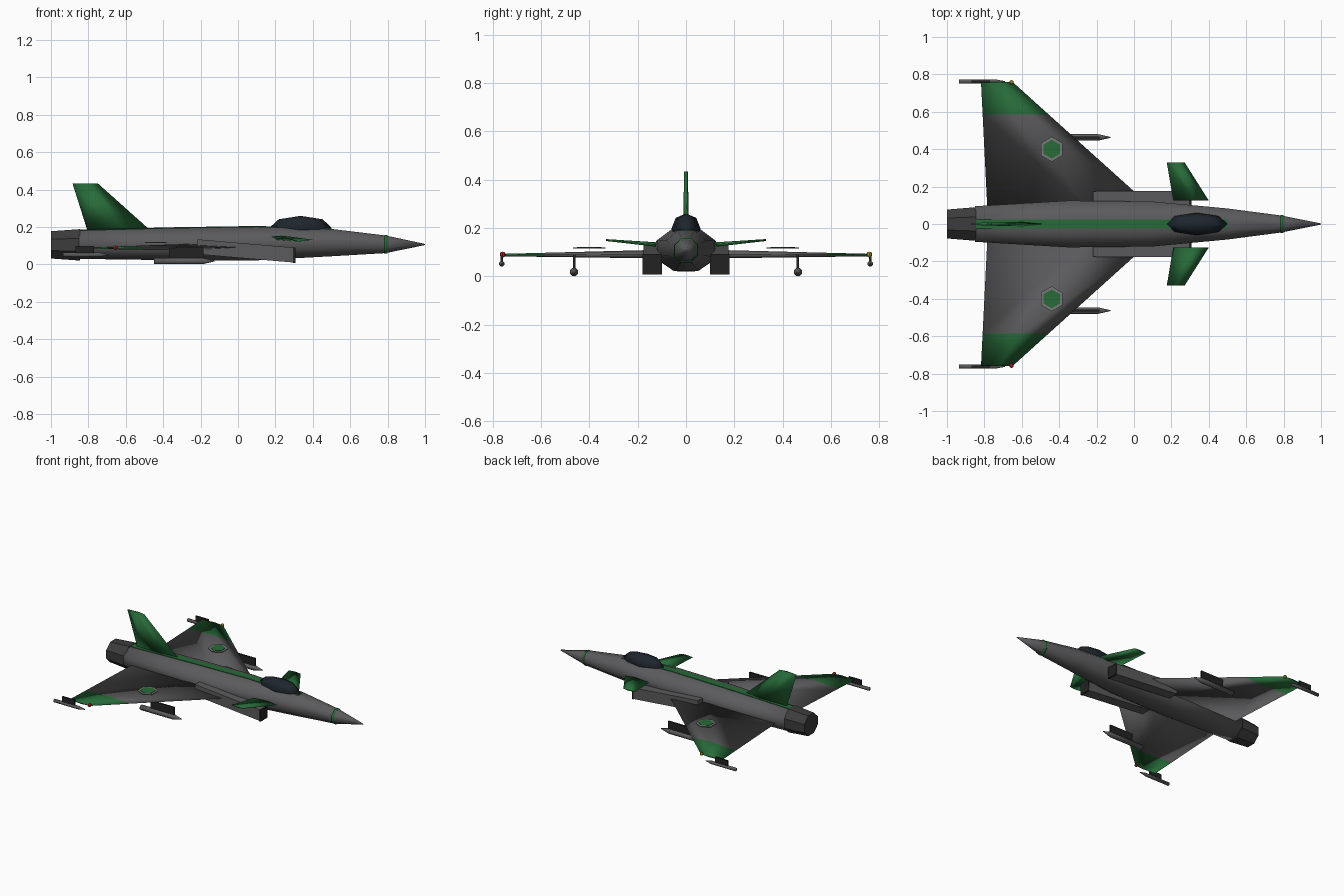
import bpy, bmesh
from math import cos, sin, pi
from mathutils import Matrix, Vector

if "Cube" in bpy.data.objects:
    bpy.data.objects.remove(bpy.data.objects["Cube"])


def material(name, rgb):
    m = bpy.data.materials.new(name)
    m.diffuse_color = (*rgb, 1)
    m.use_nodes = True
    m.node_tree.nodes["Principled BSDF"].inputs["Base Color"].default_value = m.diffuse_color
    return m


GREY = material("body_grey", (0.105, 0.105, 0.11))
METAL = material("nozzle_metal", (0.045, 0.045, 0.047))
DARK = material("dark", (0.016, 0.016, 0.017))
GREEN = material("green", (0.02, 0.145, 0.04))
GLASS = material("glass", (0.013, 0.019, 0.026))
PALE = material("pale_grey", (0.19, 0.19, 0.19))
RED = material("red", (0.4, 0.015, 0.012))
YELLOW = material("yellow", (0.35, 0.27, 0.02))


def finish(name, bm, mat, mirror=False, smooth=False):
    bmesh.ops.recalc_face_normals(bm, faces=bm.faces[:])
    for f in bm.faces:
        f.smooth = smooth
    me = bpy.data.meshes.new(name)
    bm.to_mesh(me)
    bm.free()
    me.materials.append(mat)
    ob = bpy.data.objects.new(name, me)
    bpy.context.collection.objects.link(ob)
    if mirror:
        mod = ob.modifiers.new("mirror", 'MIRROR')
        mod.use_axis = (False, True, False)
    return ob


def skin(name, loops, mat, mirror=False, smooth=False):
    """Join equal-length point loops into a closed solid."""
    bm = bmesh.new()
    rings = [[bm.verts.new(p) for p in lp] for lp in loops]
    n = len(rings[0])
    for a, b in zip(rings, rings[1:]):
        for i in range(n):
            j = (i + 1) % n
            bm.faces.new((a[i], a[j], b[j], b[i]))
    bm.faces.new(rings[0])
    bm.faces.new(rings[-1])
    return finish(name, bm, mat, mirror, smooth)


def tube(name, sections, mat, y=0, mirror=False, n=8, smooth=True):
    """Sections along x: (x, half width, half height, centre z), flats on the axes."""
    k = cos(pi / n)
    loops = []
    for x, w, h, z in sections:
        loops.append([(x, y + w / k * cos((2 * i + 1) * pi / n),
                       z + h / k * sin((2 * i + 1) * pi / n)) for i in range(n)])
    return skin(name, loops, mat, mirror, smooth)


def slab(name, corners, mat, mirror=False):
    """Corners (x, y, z, thickness) thickened along z."""
    loops = [[(x, y, z + s * t) for x, y, z, t in corners] for s in (-0.5, 0.5)]
    return skin(name, loops, mat, mirror)


def box(name, x0, x1, y, w, z0, z1, mat, mirror=False):
    z, t = (z0 + z1) / 2, z1 - z0
    return slab(name, [(x0, y - w / 2, z, t), (x1, y - w / 2, z, t),
                       (x1, y + w / 2, z, t), (x0, y + w / 2, z, t)], mat, mirror)


def foil(name, stations, mat, axis=2, mirror=False):
    """Thin-edged wing; stations are (front point, rear point, thickness)."""
    loops = []
    for front, rear, t in stations:
        off = Vector((0, 0, 0))
        off[axis] = t / 2
        front, rear = Vector(front), Vector(rear)
        mid = front.lerp(rear, 0.4)
        loops.append([front, mid + off, rear, mid - off])
    return skin(name, loops, mat, mirror, True)


# fuselage, nozzle, nose band
tube("fuselage", [(-0.85, 0.095, 0.076, 0.106), (-0.35, 0.125, 0.086, 0.109),
                  (0.1, 0.12, 0.09, 0.112), (0.5, 0.083, 0.073, 0.117),
                  (0.79, 0.045, 0.047, 0.108), (1.0, 0.003, 0.003, 0.107)], GREY)
tube("nozzle", [(-1.0, 0.077, 0.073, 0.105), (-0.845, 0.09, 0.084, 0.105)], METAL, smooth=False)
tube("nose_band", [(0.783, 0.049, 0.051, 0.108), (0.798, 0.047, 0.049, 0.108)], GREEN)

# spine stripe following the top of the fuselage
skin("spine_stripe", [[(x, -0.025, z - 0.01), (x, 0.025, z - 0.01),
                       (x, 0.025, z + 0.004), (x, -0.025, z + 0.004)]
                      for x, z in ((-0.85, 0.182), (-0.35, 0.195), (0.1, 0.202), (0.5, 0.19))], GREEN)

# canopy
bm = bmesh.new()
bmesh.ops.create_uvsphere(bm, u_segments=8, v_segments=4, radius=1)
bmesh.ops.transform(bm, matrix=Matrix.Translation((0.335, 0, 0.198))
                    @ Matrix.Diagonal((0.165, 0.06, 0.062, 1)), verts=bm.verts[:])
finish("canopy", bm, GLASS, smooth=True)


# wings with green outer panels
def wing_station(y):
    f = (y - 0.1) / 0.66
    z = 0.092 - 0.004 * f
    return (0.083 - 0.733 * f, y, z), (-0.785 - 0.033 * f, y, z), 0.036 - 0.026 * f


wing = foil("wing", [wing_station(y) for y in (0.1, 0.585, 0.76)], GREY, 2, True)
wing.data.materials.append(GREEN)
for p in wing.data.polygons:
    p.material_index = int(p.center.y > 0.6)

# canards and fin
foil("canard", [((0.4, 0.125, 0.132), (0.21, 0.125, 0.132), 0.018),
                ((0.27, 0.33, 0.15), (0.175, 0.33, 0.15), 0.008)], GREEN, 2, True)
foil("tail_fin", [((-0.46, 0, 0.175), (-0.8, 0, 0.165), 0.024),
                  ((-0.75, 0, 0.434), (-0.885, 0, 0.434), 0.016)], GREEN, 1)

# air intakes, tilted nose-down, with dark mouths
slab("intake", [(-0.22, 0.1, 0.095, 0.08), (0.303, 0.1, 0.05, 0.08),
                (0.303, 0.178, 0.05, 0.08), (-0.22, 0.175, 0.095, 0.08)], GREY, True)
box("intake_mouth", 0.295, 0.307, 0.14, 0.08, 0.008, 0.091, DARK, True)

# underwing stores and wing tip missiles with pylons
tube("store", [(-0.45, 0.017, 0.017, 0.0184), (-0.19, 0.017, 0.017, 0.0184),
               (-0.125, 0.002, 0.002, 0.0184)], GREY, 0.463, True)
box("store_pylon", -0.37, -0.185, 0.463, 0.01, 0.025, 0.09, DARK, True)
tube("tip_missile", [(-0.935, 0.011, 0.011, 0.052), (-0.74, 0.011, 0.011, 0.052),
                     (-0.69, 0.002, 0.002, 0.052)], GREY, 0.762, True)
box("missile_pylon", -0.87, -0.77, 0.762, 0.01, 0.055, 0.1, DARK, True)

# hexagonal wing roundels
for name, r, z, mat in (("roundel_rim", 0.067, 0.117, PALE), ("roundel_centre", 0.05, 0.119, GREEN)):
    slab(name, [(-0.44 + r * sin(i * pi / 3), 0.4 + r * cos(i * pi / 3), z, 0.004)
                for i in range(6)], mat, True)

# navigation lights
for name, side, mat in (("left_light", 1, YELLOW), ("right_light", -1, RED)):
    bm = bmesh.new()
    bmesh.ops.create_uvsphere(bm, u_segments=8, v_segments=6, radius=0.012,
                              matrix=Matrix.Translation((-0.655, side * 0.758, 0.09)))
    finish(name, bm, mat)
